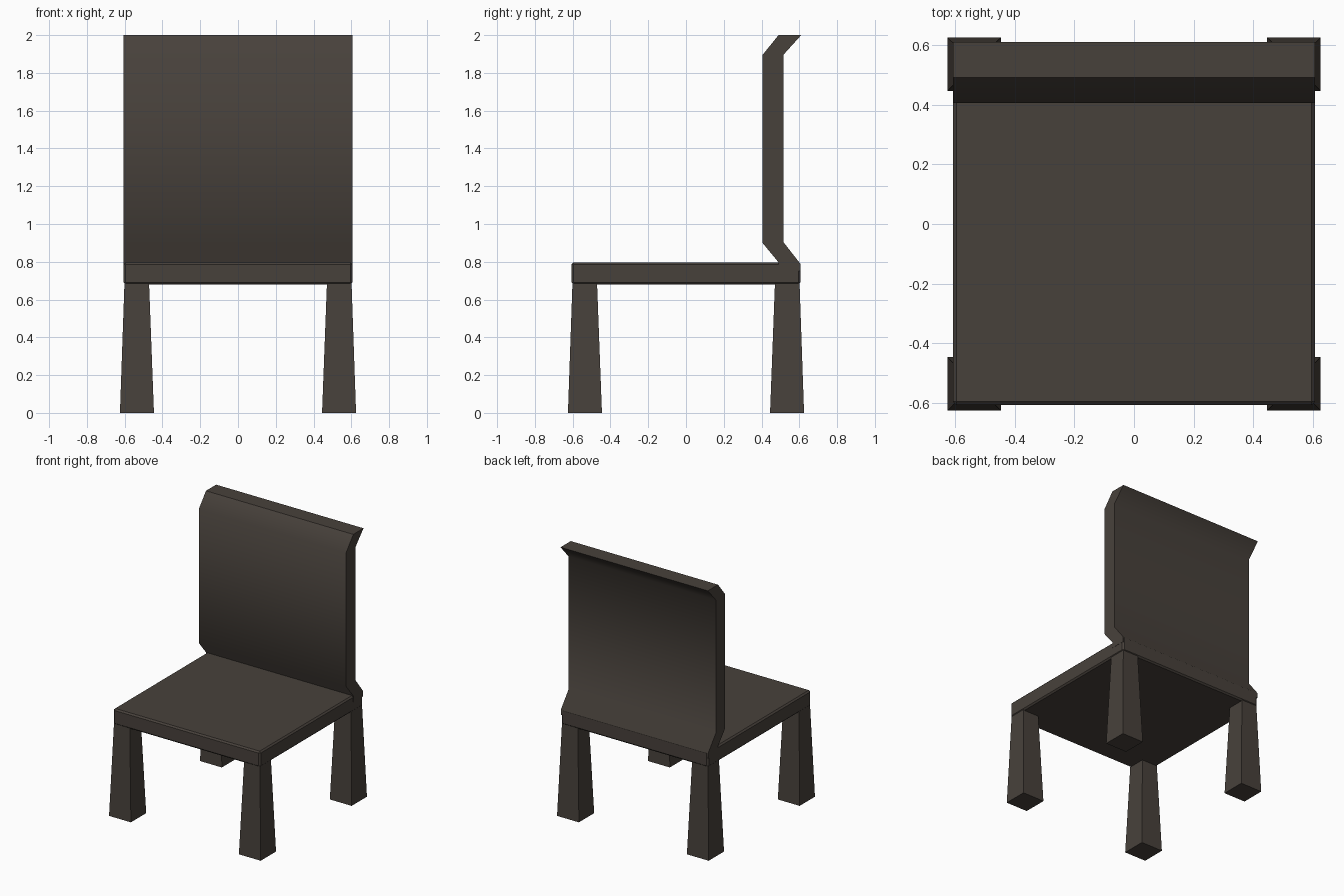
import bpy
import bmesh
import math

default = bpy.data.objects.get("Cube")
if default:
    bpy.data.objects.remove(default, do_unlink=True)

# One dark wood colour for the whole chair
wood = bpy.data.materials.new("dark_brown_wood")
wood.use_nodes = True
colour = (0.064, 0.053, 0.044, 1)
wood.diffuse_color = colour
wood.node_tree.nodes["Principled BSDF"].inputs["Base Color"].default_value = colour


def add_object(name, bm):
    bmesh.ops.recalc_face_normals(bm, faces=bm.faces)
    mesh = bpy.data.meshes.new(name)
    bm.to_mesh(mesh)
    bm.free()
    mesh.materials.append(wood)
    obj = bpy.data.objects.new(name, mesh)
    bpy.context.collection.objects.link(obj)
    return obj


def loft(name, lower, upper):
    """Solid between two matching outlines."""
    bm = bmesh.new()
    a = [bm.verts.new(p) for p in lower]
    b = [bm.verts.new(p) for p in upper]
    bm.faces.new(a)
    bm.faces.new(b)
    for i in range(len(a)):
        j = (i + 1) % len(a)
        bm.faces.new((a[i], a[j], b[j], b[i]))
    return add_object(name, bm)


def square(x, y, half, z):
    return [(x + sx * half, y + sy * half, z)
            for sx, sy in ((-1, -1), (1, -1), (1, 1), (-1, 1))]


# Seat slab with softened edges
seat = loft("seat", square(0, 0, 0.606, 0.68), square(0, 0, 0.606, 0.797))
bevel = seat.modifiers.new("soft_edges", "BEVEL")
bevel.width = 0.011
bevel.segments = 1

# Bent backrest: side profile (y, z) stretched across the width
profile = [(0.49, 0.75), (0.49, 0.797), (0.405, 0.9), (0.405, 1.895),
           (0.49, 2.0), (0.61, 2.0), (0.515, 1.895), (0.515, 0.905),
           (0.605, 0.79), (0.605, 0.75)]
backrest = loft("backrest", [(-0.607, y, z) for y, z in profile],
                [(0.607, y, z) for y, z in profile])
bpy.ops.object.select_all(action="DESELECT")
backrest.select_set(True)
bpy.context.view_layer.objects.active = backrest
bpy.ops.object.shade_smooth_by_angle(angle=math.radians(50))

# Four legs widening towards the floor
for side, sx in (("right", -1), ("left", 1)):
    for end, sy in (("front", -1), ("back", 1)):
        loft(f"{end}_{side}_leg",
             square(sx * 0.535, sy * 0.535, 0.09, 0),
             square(sx * 0.536, sy * 0.536, 0.065, 0.69))
